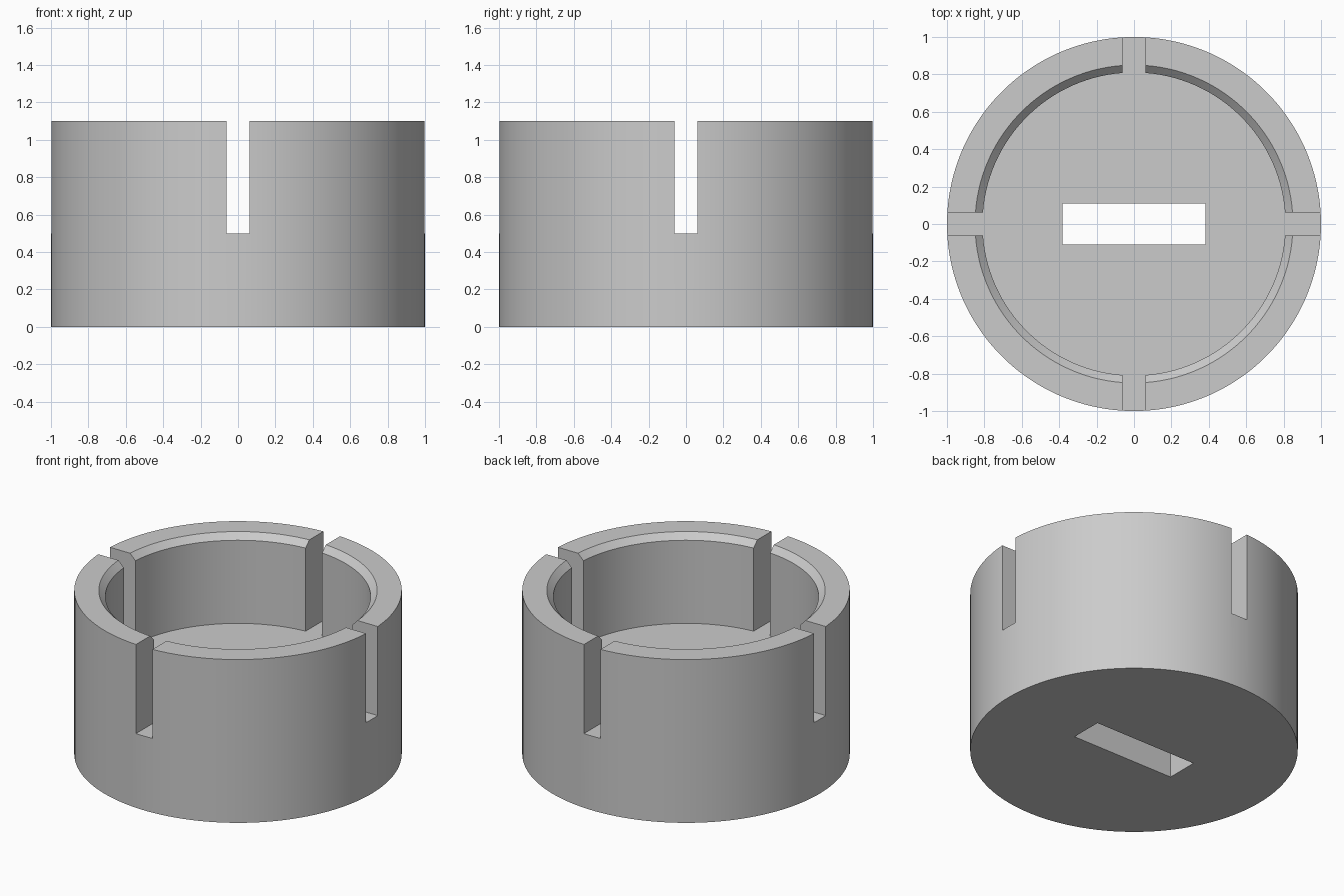
import bpy, bmesh, math

cube = bpy.data.objects.get("Cube")
if cube:
    bpy.data.objects.remove(cube, do_unlink=True)

SEGMENTS = 128
HEIGHT, FLOOR = 1.1, 0.5
BORE, RIM, BEVEL = 0.81, 0.85, 0.04
SLOT = 0.123

grey = bpy.data.materials.new("plain grey")
grey.use_nodes = True
colour = (0.6, 0.6, 0.6, 1)
grey.diffuse_color = colour
grey.node_tree.nodes["Principled BSDF"].inputs["Base Color"].default_value = colour


def add_object(name, bm):
    mesh = bpy.data.meshes.new(name)
    bmesh.ops.recalc_face_normals(bm, faces=bm.faces)
    bm.to_mesh(mesh)
    bm.free()
    mesh.materials.append(grey)
    obj = bpy.data.objects.new(name, mesh)
    bpy.context.collection.objects.link(obj)
    return obj


def stacked_rings(name, profile):
    """Closed round solid through (radius, height) rings."""
    bm = bmesh.new()
    rings = []
    for r, z in profile:
        angles = [math.tau * (i + 0.5) / SEGMENTS for i in range(SEGMENTS)]
        rings.append([bm.verts.new((r * math.cos(a), r * math.sin(a), z)) for a in angles])
    for low, high in zip(rings, rings[1:]):
        for i in range(SEGMENTS):
            j = (i + 1) % SEGMENTS
            bm.faces.new((low[i], low[j], high[j], high[i]))
    bm.faces.new(rings[0])
    bm.faces.new(rings[-1])
    return add_object(name, bm)


def box(name, sx, sy, z0, z1):
    bm = bmesh.new()
    bmesh.ops.create_cube(bm, size=1)
    for v in bm.verts:
        v.co = (v.co.x * sx, v.co.y * sy, z0 if v.co.z < 0 else z1)
    return add_object(name, bm)


# Solid round body
body = stacked_rings("slotted_cup", [(1, 0), (1, HEIGHT)])

# Cutters: crossing wall slots, bevelled bore, floor opening
top = HEIGHT + 0.1
cutters = [
    box("side_slot_cutter", 3, SLOT, FLOOR, top),
    box("front_slot_cutter", SLOT, 3, FLOOR, top),
    stacked_rings("bore_cutter", [(BORE, FLOOR), (BORE, HEIGHT - BEVEL),
                                  (RIM, HEIGHT), (RIM, top)]),
    box("floor_opening_cutter", 0.765, 0.218, -0.1, FLOOR + 0.1),
]

bpy.ops.object.select_all(action="DESELECT")
body.select_set(True)
bpy.context.view_layer.objects.active = body
for cutter in cutters:
    cut = body.modifiers.new(cutter.name, "BOOLEAN")
    cut.operation = "DIFFERENCE"
    cut.solver = "EXACT"
    cut.object = cutter
    bpy.ops.object.modifier_apply(modifier=cut.name)
    bpy.data.objects.remove(cutter, do_unlink=True)

# Merge the flat floor and smooth the round walls
bm = bmesh.new()
bm.from_mesh(body.data)
bmesh.ops.remove_doubles(bm, verts=bm.verts, dist=0.0001)
bm.to_mesh(body.data)
bm.free()
bpy.ops.object.shade_smooth_by_angle(angle=math.radians(30))
